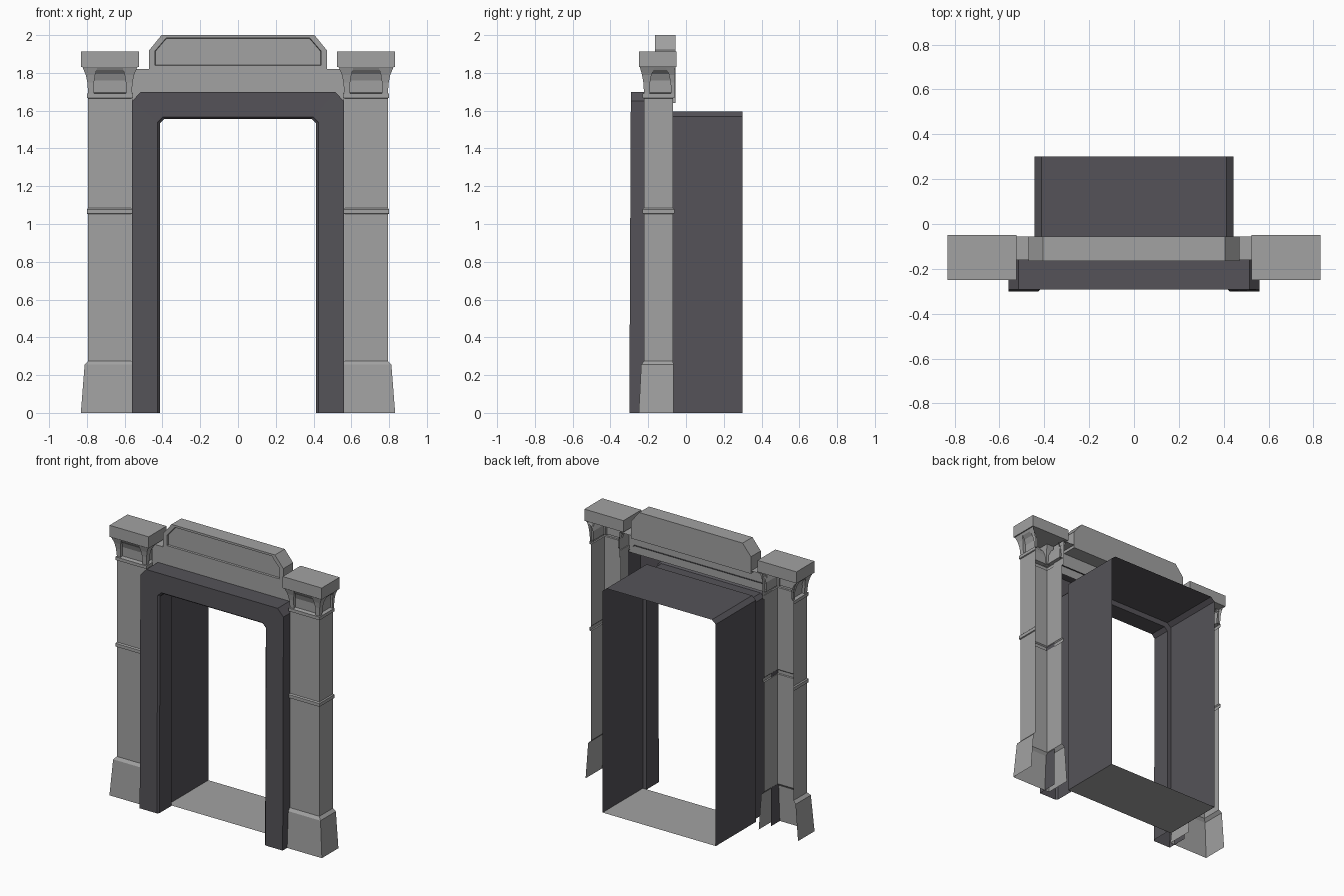
import bpy, bmesh

if "Cube" in bpy.data.objects:
    bpy.data.objects.remove(bpy.data.objects["Cube"])

def material(name, rgb):
    m = bpy.data.materials.new(name)
    m.diffuse_color = (*rgb, 1)
    m.use_nodes = True
    m.node_tree.nodes["Principled BSDF"].inputs["Base Color"].default_value = m.diffuse_color
    return m

STONE = material("light_stone", (0.36, 0.36, 0.36))
DARK = material("dark_metal", (0.090, 0.086, 0.098))

def make(name, bm, mat):
    bmesh.ops.recalc_face_normals(bm, faces=bm.faces)
    me = bpy.data.meshes.new(name)
    bm.to_mesh(me)
    bm.free()
    me.materials.append(mat)
    ob = bpy.data.objects.new(name, me)
    bpy.context.collection.objects.link(ob)
    return ob

def strips(name, paths, mat, closed=False, cap_first=False, cap_last=False):
    """Join successive paths of equal length with quads."""
    bm = bmesh.new()
    rows = [[bm.verts.new(p) for p in path] for path in paths]
    n = len(rows[0])
    for a, b in zip(rows, rows[1:]):
        for i in range(n if closed else n - 1):
            j = (i + 1) % n
            bm.faces.new((a[i], a[j], b[j], b[i]))
    if cap_first:
        bm.faces.new(rows[0])
    if cap_last:
        bm.faces.new(rows[-1])
    return make(name, bm, mat)

def box(name, x0, x1, y0, y1, z0, z1, mat):
    rect = [(x0, y0), (x1, y0), (x1, y1), (x0, y1)]
    return strips(name, [[(x, y, z) for x, y in rect] for z in (z0, z1)],
                  mat, True, True, True)

def arch(hw, top, cx, cz, y, lean=0.0):
    """Door-shaped path with chamfered top corners; lean pushes the feet forward."""
    half = [(-hw, 0), (-hw, top - cz), (-hw + cx, top)]
    pts = half + [(-x, z) for x, z in reversed(half)]
    return [(x, y - lean * (1 - z / top), z) for x, z in pts]

# Dark door surround: outer side, front, small inner bevel, reveal, step to passage
strips("door_surround", [
    arch(0.56, 1.70, 0.045, 0.05, -0.15),
    arch(0.56, 1.70, 0.045, 0.05, -0.292, 0.008),
    arch(0.425, 1.567, 0.028, 0.028, -0.292, 0.008),
    arch(0.414, 1.557, 0.025, 0.025, -0.28, 0.008),
    arch(0.414, 1.557, 0.025, 0.025, -0.15),
    arch(0.443, 1.595, 0.03, 0.025, -0.15)], DARK)

# Passage walls, ceiling and floor sheet
strips("passage_walls", [arch(0.443, 1.595, 0.03, 0.025, y) for y in (-0.15, 0.30)], DARK)
strips("passage_floor", [[(-0.443, y, 0.001), (0.443, y, 0.001)] for y in (-0.15, 0.30)], STONE)

# Lintel shell: top, front and ends, open at the back and below
strips("lintel", [
    [(-0.56, -0.055, z), (-0.56, -0.16, z), (0.56, -0.16, z), (0.56, -0.055, z)]
    for z in (1.64, 1.82)], STONE, cap_last=True)

# Crest with a sunken panel
def crest_loop(hw, z0, z1, cx, cz, y):
    half = [(-hw, z0), (-hw, z1 - cz), (-hw + cx, z1)]
    return [(x, y, z) for x, z in half + [(-x, z) for x, z in reversed(half)]]

strips("crest", [
    crest_loop(0.47, 1.80, 2.0, 0.065, 0.08, -0.055),
    crest_loop(0.47, 1.80, 2.0, 0.065, 0.08, -0.165),
    crest_loop(0.44, 1.84, 1.985, 0.06, 0.07, -0.165),
    crest_loop(0.438, 1.842, 1.983, 0.06, 0.07, -0.152)],
    STONE, True, True, True)

# Pillars: open-backed lofts of (z, half width, front y, back y)
CX = 0.678
SHAFT = [
    (0.0, 0.154, -0.25, -0.065), (0.255, 0.134, -0.237, -0.065),
    (0.275, 0.115, -0.222, -0.07), (1.052, 0.115, -0.222, -0.07),
    (1.055, 0.122, -0.230, -0.062), (1.078, 0.122, -0.230, -0.062),
    (1.085, 0.115, -0.222, -0.07), (1.665, 0.115, -0.222, -0.07),
    (1.668, 0.122, -0.230, -0.062), (1.690, 0.122, -0.230, -0.062),
    (1.695, 0.098, -0.203, -0.07), (1.76, 0.100, -0.205, -0.07),
    (1.795, 0.115, -0.218, -0.07), (1.815, 0.138, -0.236, -0.06),
    (1.832, 0.146, -0.245, -0.055)]
# Curved corner brackets under the cap: (z, outer half width, front y, size)
BRACKET = [(1.69, 0.115, -0.222, 0.03), (1.75, 0.120, -0.226, 0.036),
           (1.79, 0.128, -0.233, 0.05), (1.825, 0.143, -0.243, 0.075)]

for side, s in (("left", -1), ("right", 1)):
    c = s * CX
    strips(f"{side}_pillar", [
        [(c - h, yb, z), (c - h, yf, z), (c + h, yf, z), (c + h, yb, z)]
        for z, h, yf, yb in SHAFT], STONE)
    for edge, t in (("inner", -s), ("outer", s)):
        strips(f"{side}_{edge}_bracket", [
            [(c + t * h, yf, z), (c + t * (h - w), yf, z),
             (c + t * (h - w), yf + w, z), (c + t * h, yf + w, z)]
            for z, h, yf, w in BRACKET], STONE, True)
        # Rear bracket edge of the capital
        strips(f"{side}_{edge}_rear_bracket", [
            [(c + t * (h - w * 0.4), -0.06 - w * 0.6, z), (c + t * h, -0.06 - w * 0.6, z),
             (c + t * h, -0.06, z)]
            for z, h, yf, w in BRACKET], STONE)
    box(f"{side}_cap", c - 0.153, c + 0.153, -0.25, -0.05, 1.83, 1.912, STONE)
